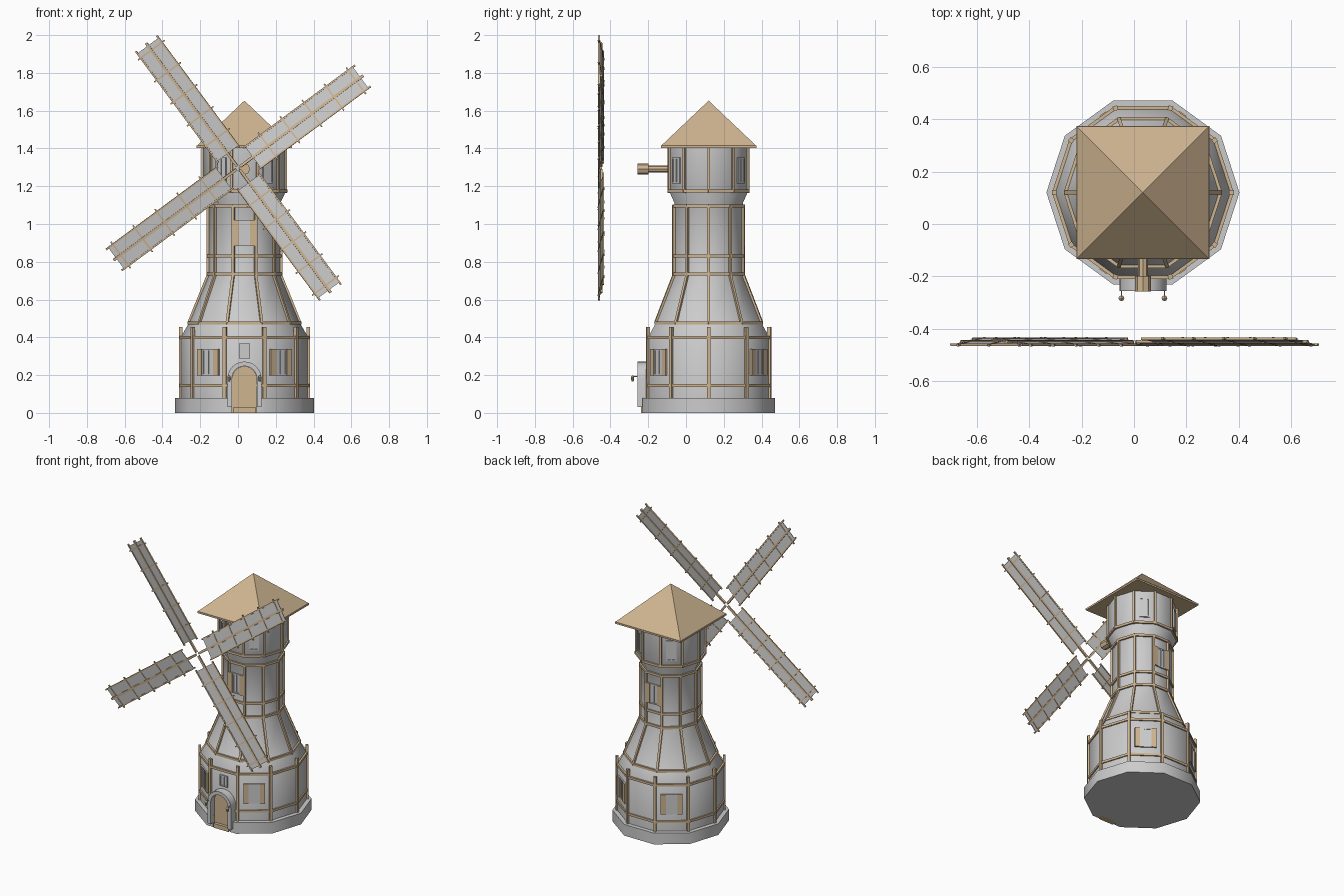
import bpy, bmesh
from math import sin, cos, pi, radians
from mathutils import Matrix, Vector

if "Cube" in bpy.data.objects:
    bpy.data.objects.remove(bpy.data.objects["Cube"])

CX, CY = 0.034, 0.12          # tower axis
N = 10                        # tower sides
APO = cos(pi / N)             # apothem / radius


def material(name, col):
    m = bpy.data.materials.new(name)
    m.diffuse_color = (*col, 1)
    m.use_nodes = True
    m.node_tree.nodes["Principled BSDF"].inputs["Base Color"].default_value = m.diffuse_color
    return m


WOOD = material("wood", (0.62, 0.46, 0.28))
GLASS = material("glass", (0.9, 0.9, 0.88))


def finish(bm, name, mat=None, smooth=False):
    bmesh.ops.recalc_face_normals(bm, faces=bm.faces)
    me = bpy.data.meshes.new(name)
    bm.to_mesh(me)
    bm.free()
    ob = bpy.data.objects.new(name, me)
    bpy.context.collection.objects.link(ob)
    if mat:
        me.materials.append(mat)
    if smooth:
        bpy.ops.object.select_all(action='DESELECT')
        ob.select_set(True)
        bpy.context.view_layer.objects.active = ob
        bpy.ops.object.shade_smooth_by_angle(angle=radians(40))
    return ob


def box(bm, c, s, M=Matrix()):
    bmesh.ops.create_cube(bm, size=1, matrix=M @ Matrix.Translation(c) @ Matrix.Diagonal((*s, 1)))


def beam(bm, p, q, w, out):
    x = (q - p).normalized()
    y = out.cross(x).normalized()
    z = x.cross(y)
    M = Matrix((x, y, z)).transposed().to_4x4()
    M.translation = (p + q) / 2
    box(bm, (0, 0, 0), ((q - p).length, w, w), M)


def corner(i, r, z):
    a = 2 * pi * i / N
    return Vector((CX + r * cos(a), CY + r * sin(a), z))


def radial(a):
    return Vector((cos(a), sin(a), 0))


def lathe(name, profile):
    bm = bmesh.new()
    rings = [[bm.verts.new(corner(i, r, z)) for i in range(N)] for r, z in profile]
    for a, b in zip(rings, rings[1:]):
        for i in range(N):
            j = (i + 1) % N
            bm.faces.new((a[i], a[j], b[j], b[i]))
    bm.faces.new(rings[0])
    bm.faces.new(rings[-1])
    return finish(bm, name, smooth=True)


def ring(name, r, z, w=0.016):
    bm = bmesh.new()
    for i in range(N):
        beam(bm, corner(i, r, z), corner(i + 1, r, z), w, radial(2 * pi * (i + .5) / N))
    finish(bm, name, WOOD)


def posts(name, r0, z0, r1, z1, w=0.018):
    bm = bmesh.new()
    for i in range(N):
        beam(bm, corner(i, r0, z0), corner(i, r1, z1), w, radial(2 * pi * i / N))
    finish(bm, name, WOOD)


# Stone base with a doorway notch
base = lathe("stone_base", [(0.368, 0), (0.368, 0.078)])
bm = bmesh.new()
box(bm, (CX, -0.23, 0.06), (0.13, 0.05, 0.14))
cutter = finish(bm, "doorway_cutter")
cutter.hide_render = True
cutter.hide_set(True)
mod = base.modifiers.new("doorway", 'BOOLEAN')
mod.object = cutter

# Tower walls
lathe("tower_wall", [(0.338, 0.07), (0.338, 0.40), (0.293, 0.477), (0.19, 0.73),
                     (0.19, 1.11), (0.218, 1.17), (0.218, 1.41)])

# Timber framing
posts("lower_posts", 0.338, 0.078, 0.338, 0.456)
posts("skirt_ribs", 0.295, 0.477, 0.193, 0.73, 0.014)
posts("middle_posts", 0.193, 0.73, 0.193, 1.10, 0.015)
posts("top_posts", 0.219, 1.165, 0.219, 1.41, 0.014)
for k, (r, z) in enumerate([(0.338, 0.145), (0.338, 0.40), (0.294, 0.477), (0.193, 0.735),
                            (0.191, 0.83), (0.193, 1.095), (0.22, 1.175)]):
    ring(f"timber_ring_{k + 1}", r, z)


# Windows: pane, grey frame with mullion, optional shutters
def window(name, deg, r, z, w, h, shutter=0.0):
    a = radians(deg)
    o = radial(a)
    M = Matrix((Vector((-o.y, o.x, 0)), o, Vector((0, 0, 1)))).transposed().to_4x4()
    M.translation = Vector((CX, CY, z)) + o * r * APO
    bm = bmesh.new()
    box(bm, (0, 0, 0), (w, 0.008, h), M)
    finish(bm, name + "_pane", GLASS)
    bm = bmesh.new()
    for x in (-w / 2, 0, w / 2):
        box(bm, (x, 0, 0), (0.008, 0.016, h + 0.006), M)
    for s in (-1, 1):
        box(bm, (0, 0, s * h / 2), (w + 0.008, 0.016, 0.008), M)
    finish(bm, name + "_frame")
    if shutter:
        bm = bmesh.new()
        for s in (-1, 1):
            box(bm, (s * (w / 2 + 0.004 + shutter / 2), 0.003, 0), (shutter, 0.018, h + 0.008), M)
        finish(bm, name + "_shutters", WOOD)


for d in (-54, 54, 126, -126):
    window(f"lower_window_{d}", d, 0.338, 0.268, 0.066, 0.13, 0.032)
    window(f"top_window_{d}", d, 0.218, 1.283, 0.056, 0.13)
for d in (-90, 90):
    window(f"middle_window_{d}", d, 0.19, 0.953, 0.05, 0.13, 0.034)
window("door_window", -90, 0.338, 0.328, 0.05, 0.07)


# Arched door, stone surround and step
def arch(r, z0, spring, y):
    pts = [Vector((CX + r, y, z0))]
    pts += [Vector((CX + r * cos(t * pi / 12), y, spring + r * sin(t * pi / 12))) for t in range(13)]
    return pts + [Vector((CX - r, y, z0))]


def extrude_y(bm, depth):
    res = bmesh.ops.extrude_face_region(bm, geom=bm.faces[:])
    bmesh.ops.translate(bm, vec=(0, depth, 0),
                        verts=[v for v in res["geom"] if isinstance(v, bmesh.types.BMVert)])


bm = bmesh.new()
bm.faces.new([bm.verts.new(p) for p in arch(0.065, 0.0, 0.182, -0.216)])
extrude_y(bm, 0.025)
finish(bm, "door", WOOD)
bm = bmesh.new()
outer = [bm.verts.new(p) for p in arch(0.09, 0.03, 0.182, -0.256)]
inner = [bm.verts.new(p) for p in arch(0.066, 0.03, 0.182, -0.256)]
for i in range(len(outer) - 1):
    bm.faces.new((outer[i], outer[i + 1], inner[i + 1], inner[i]))
extrude_y(bm, 0.06)
finish(bm, "door_surround", smooth=True)
bm = bmesh.new()
box(bm, (CX, -0.222, 0.015), (0.115, 0.03, 0.03))
finish(bm, "door_step", WOOD)

# Door lamps
bm = bmesh.new()
for s in (-1, 1):
    x = CX + s * 0.082
    box(bm, (x, -0.268, 0.192), (0.005, 0.035, 0.005))
    bmesh.ops.create_cone(bm, cap_ends=True, segments=8, radius1=0.006, radius2=0.009, depth=0.022,
                          matrix=Matrix.Translation((x, -0.283, 0.178)))
    bmesh.ops.create_cone(bm, cap_ends=True, segments=8, radius1=0.011, radius2=0.002, depth=0.01,
                          matrix=Matrix.Translation((x, -0.283, 0.194)))
finish(bm, "door_lamps", WOOD)

# Roof
bm = bmesh.new()
box(bm, (CX, CY, 1.409), (0.506, 0.506, 0.012))
bmesh.ops.create_cone(bm, cap_ends=True, segments=4, radius1=0.253 * 2 ** .5, radius2=0, depth=0.24,
                      matrix=Matrix.Translation((CX, CY, 1.533)) @ Matrix.Rotation(pi / 4, 4, 'Z'))
finish(bm, "roof", WOOD)

# Axle and hub
bm = bmesh.new()
RX = Matrix.Rotation(pi / 2, 4, 'X')
for r, y0, y1 in ((0.019, -0.20, -0.05), (0.03, -0.257, -0.198)):
    bmesh.ops.create_cone(bm, cap_ends=True, segments=8, radius1=r, radius2=r, depth=y1 - y0,
                          matrix=Matrix.Translation((CX, (y0 + y1) / 2, 1.291)) @ RX)
finish(bm, "axle_and_hub", WOOD)

# Sails: thin sheet, spar, side rails and rungs, slightly pitched
for k in range(4):
    a = radians(36.5 + 90 * k)
    t = radians(9)
    d = Vector((cos(a), 0, sin(a)))
    p = Vector((-sin(a) * cos(t), sin(t), cos(a) * cos(t)))
    M = Matrix((d, p, d.cross(p))).transposed().to_4x4()
    M.translation = (0.002, -0.449, 1.297)
    bm = bmesh.new()
    box(bm, (0.45, 0, 0), (0.71, 0.14, 0.004), M)
    finish(bm, f"sail_sheet_{k + 1}")
    bm = bmesh.new()
    box(bm, (0.417, 0, 0), (0.81, 0.014, 0.012), M)
    for s in (-1, 1):
        box(bm, (0.452, s * 0.07, 0), (0.735, 0.009, 0.009), M)
    for i in range(5):
        box(bm, (0.195 + 0.145 * i, 0, 0), (0.008, 0.176, 0.009), M)
    finish(bm, f"sail_frame_{k + 1}", WOOD)
